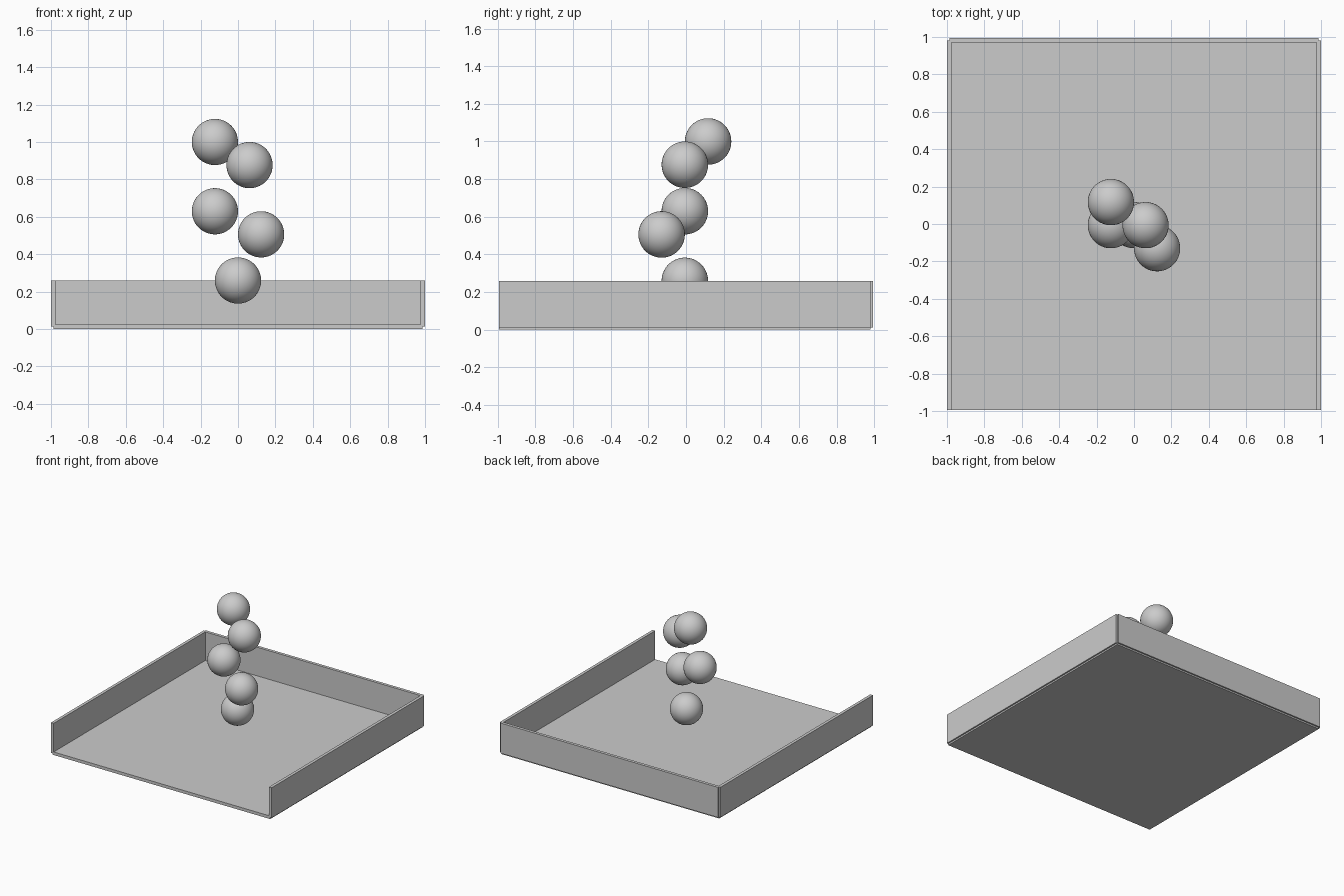
import bpy

if "Cube" in bpy.data.objects:
    bpy.data.objects.remove(bpy.data.objects["Cube"])

U = 2 / 8.1            # grid unit of the design
T = 0.1 * U            # panel thickness
YC = -T / 4            # floor centre in y (the back wall overhangs by T/2)
ZC = T / 2             # mid-plane of the floor
HALF = 4 * U           # half the floor width


def box(name, centre, size):
    bpy.ops.mesh.primitive_cube_add(size=1, location=centre)
    ob = bpy.context.object
    ob.name = name
    ob.scale = size
    bpy.ops.object.transform_apply(location=False, rotation=False, scale=True)
    return ob


# Tray: floor, two sides and a back, open at the front
box("tray_floor", (0, YC, ZC), (2 * HALF, 2 * HALF, T))
wall_z = ZC + U / 2
for side, sx in (("left", -1), ("right", 1)):
    box(f"{side}_wall", (sx * HALF, YC, wall_z), (T, 2 * HALF, U))
box("back_wall", (0, YC + HALF, wall_z), (2 * HALF, T, U))

# Balls falling into the tray, positions in design units
balls = [(0, 0, 1), (0.5, -0.5, 2), (-0.5, 0, 2.5), (0.25, 0, 3.5), (-0.5, 0.5, 4)]
for i, (x, y, z) in enumerate(balls, 1):
    bpy.ops.mesh.primitive_uv_sphere_add(
        segments=64, ring_count=32, radius=U / 2,
        location=(x * U, YC + y * U, ZC + z * U))
    bpy.context.object.name = f"ball_{i}"
    bpy.ops.object.shade_smooth()
